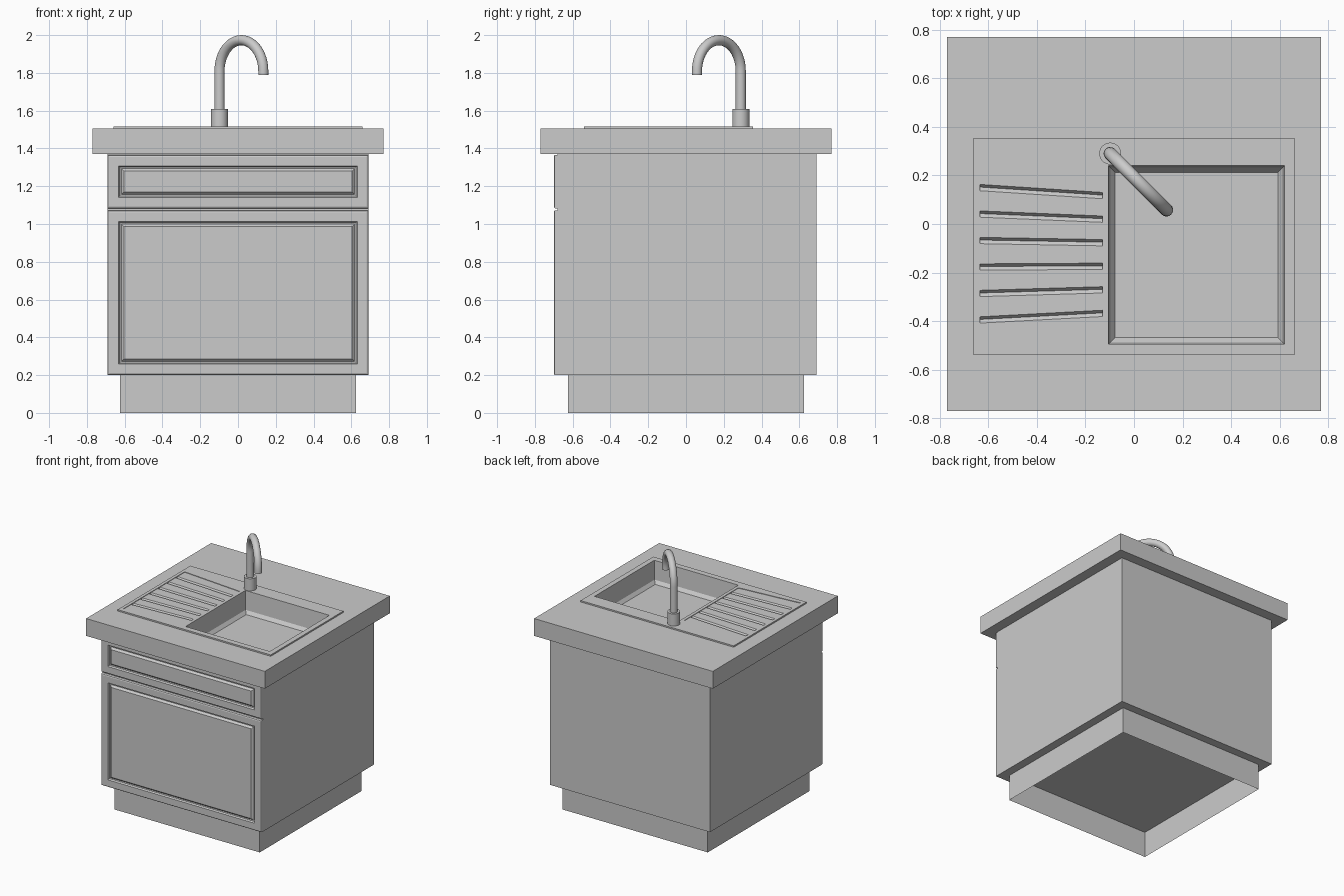
import bpy, bmesh, math
from mathutils import Vector

if "Cube" in bpy.data.objects:
    bpy.data.objects.remove(bpy.data.objects["Cube"])


def make_object(name, bm):
    bmesh.ops.remove_doubles(bm, verts=bm.verts, dist=1e-5)
    bmesh.ops.recalc_face_normals(bm, faces=bm.faces)
    mesh = bpy.data.meshes.new(name)
    bm.to_mesh(mesh)
    bm.free()
    ob = bpy.data.objects.new(name, mesh)
    bpy.context.collection.objects.link(ob)
    return ob


def loft(bm, rings, cap_start=False, cap_end=False):
    """Skin a series of closed loops with equal point counts."""
    loops = [[bm.verts.new(p) for p in r] for r in rings]
    n = len(loops[0])
    for a, b in zip(loops, loops[1:]):
        for i in range(n):
            j = (i + 1) % n
            bm.faces.new((a[i], a[j], b[j], b[i]))
    if cap_start:
        bm.faces.new(loops[0][::-1])
    if cap_end:
        bm.faces.new(loops[-1])


def rect(x0, x1, y0, y1, z, inset=0.0):
    a, b, c, d = x0 + inset, x1 - inset, y0 + inset, y1 - inset
    return [(a, c, z), (b, c, z), (b, d, z), (a, d, z)]


SINK = (-0.66, 0.66, -0.54, 0.355)
COUNTER = (-0.77, 0.77, -0.77, 0.77)
BODY = (-0.69, 0.69, -0.68, 0.69)
TOP, RIM = 1.505, 1.516

# plinth: open underneath
bm = bmesh.new()
plinth = (-0.625, 0.625, -0.625, 0.625)
loft(bm, [rect(*plinth, 0), rect(*plinth, 0.2)])
make_object("plinth", bm)

# cabinet body, open at the top so the basin can hang inside
bm = bmesh.new()
loft(bm, [rect(*BODY, 0.2), rect(*BODY, 1.37)], cap_start=True)
make_object("cabinet_body", bm)

# worktop with sink cut-out
bm = bmesh.new()
loft(bm, [rect(*BODY, 1.37), rect(*COUNTER, 1.37),
          rect(*COUNTER, TOP), rect(*SINK, TOP)])
make_object("worktop", bm)


# door and drawer fronts: rounded edge plus a moulded groove
def front_panel(name, z0, z1):
    steps = [(0, -0.68), (0, -0.692), (0.003, -0.697), (0.01, -0.70),
             (0.058, -0.70), (0.064, -0.687), (0.072, -0.685), (0.086, -0.70)]
    bm = bmesh.new()
    rings = [[(x, y, z) for x, z, _ in rect(-0.69, 0.69, z0, z1, 0, i)]
             for i, y in steps]
    loft(bm, rings, cap_end=True)
    return make_object(name, bm)


front_panel("drawer_front", 1.083, 1.366)
front_panel("door_front", 0.2, 1.072)

# sink: rim, basin on the right, ribbed drainer on the left
SPLIT = -0.115
bm = bmesh.new()
right = (SPLIT, SINK[1], SINK[2], SINK[3])
basin = (-0.105, 0.62, -0.495, 0.24)
loft(bm, [rect(*right, RIM), rect(*basin, RIM), rect(*basin, 1.37, 0.008),
          rect(*basin, 1.345, 0.027)], cap_end=True)
loft(bm, [rect(*SINK, TOP), rect(*SINK, RIM)])
XL, XR, BED = -0.635, -0.13, RIM - 0.004
corners = [(XL, -0.505), (XR, -0.46), (XR, 0.205), (XL, 0.25)]
loft(bm, [rect(SINK[0], SPLIT, SINK[2], SINK[3], RIM),
          [(x, y, RIM) for x, y in corners],
          [(x, y, BED) for x, y in corners]])
left, rite = [(-0.505, BED)], [(-0.46, BED)]
for i in range(6):
    yl, yr = -0.395 + i * 0.109, -0.368 + i * 0.097
    for dy, dz in ((-0.013, 0), (0.002, -0.014), (0.013, 0)):
        left.append((yl + dy, BED + dz))
        rite.append((yr + dy, BED + dz))
left.append((0.25, BED))
rite.append((0.205, BED))
vl = [bm.verts.new((XL, y, z)) for y, z in left]
vr = [bm.verts.new((XR, y, z)) for y, z in rite]
for i in range(len(vl) - 1):
    bm.faces.new((vl[i], vr[i], vr[i + 1], vl[i + 1]))
for row in (vl, vr):  # groove ends
    for i in range(6):
        bm.faces.new(row[1 + 3 * i:4 + 3 * i])
make_object("sink", bm)

# tap: collar and swan-neck spout swept along its path
FX, FY = -0.098, 0.29
bpy.ops.mesh.primitive_cylinder_add(vertices=32, radius=0.045, depth=0.105,
                                    location=(FX, FY, 1.5575))
collar = bpy.context.object
collar.name = "tap_collar"

R, r, ZC = 0.164, 0.027, 1.809
d = Vector((1, -1, 0)).normalized()
side = Vector((1, 1, 0)).normalized()
base = Vector((FX, FY, 0))
path = [(0, 1.58, 0), (0, ZC, 0)]
path += [(R - R * math.cos(a), ZC + R * math.sin(a), a)
         for a in (math.pi * k / 24 for k in range(1, 25))]
path.append((2 * R, 1.79, math.pi))
rings = []
for u, z, a in path:
    c = base + d * u + Vector((0, 0, z))
    out = -d * math.cos(a) + Vector((0, 0, math.sin(a)))
    rings.append([c + r * (out * math.cos(t) + side * math.sin(t))
                  for t in (math.tau * k / 20 for k in range(20))])
bm = bmesh.new()
loft(bm, rings, cap_start=True, cap_end=True)
spout = make_object("tap_spout", bm)

bpy.ops.object.select_all(action='DESELECT')
for ob in (collar, spout):
    ob.select_set(True)
bpy.context.view_layer.objects.active = spout
bpy.ops.object.shade_smooth_by_angle(angle=math.radians(40))
